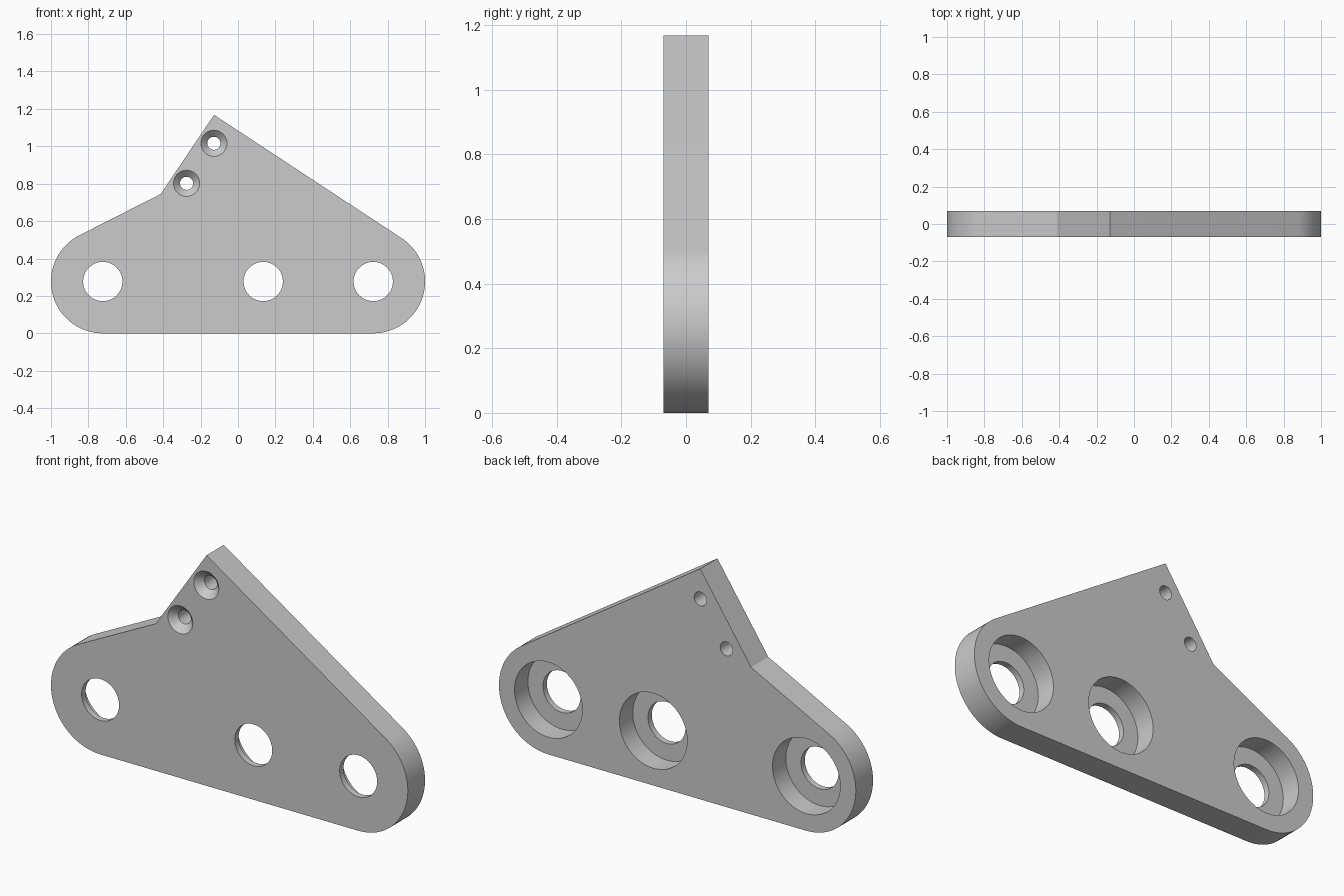
import bpy, bmesh, math
from mathutils import Vector

if "Cube" in bpy.data.objects:
    bpy.data.objects.remove(bpy.data.objects["Cube"], do_unlink=True)

HALF = 0.069            # half of the plate thickness
END_R = 0.277           # radius of the rounded ends
HOLE_Z = END_R
END_X = 1 - END_R
APEX = Vector((-0.128, 1.168))
NOTCH = Vector((-0.413, 0.745))


def tangent_angle(point, centre, radius, side):
    """Angle on a circle where the line from an outside point touches it."""
    d = point - centre
    return math.atan2(d.y, d.x) + side * math.acos(radius / d.length)


def arc(centre, start, end, steps=40):
    return [centre + END_R * Vector((math.cos(a), math.sin(a)))
            for a in (start + (end - start) * i / steps for i in range(steps + 1))]


def make_object(name, bm):
    bmesh.ops.recalc_face_normals(bm, faces=bm.faces)
    mesh = bpy.data.meshes.new(name)
    bm.to_mesh(mesh)
    bm.free()
    obj = bpy.data.objects.new(name, mesh)
    bpy.context.collection.objects.link(obj)
    return obj


def add_turned_cutter(bm, x, z, profile, segments=64):
    """Closed solid turned about the y direction from (y, radius) pairs."""
    rings = []
    for y, r in profile:
        rings.append([bm.verts.new((x + r * math.cos(math.tau * i / segments), y,
                                    z + r * math.sin(math.tau * i / segments)))
                      for i in range(segments)])
    for a, b in zip(rings, rings[1:]):
        for i in range(segments):
            j = (i + 1) % segments
            bm.faces.new((a[i], a[j], b[j], b[i]))
    bm.faces.new(rings[0])
    bm.faces.new(rings[-1])


# Plate outline: two rounded ends, peak and notch
right_c, left_c = Vector((END_X, HOLE_Z)), Vector((-END_X, HOLE_Z))
right_top = tangent_angle(APEX, right_c, END_R, -1)
left_top = tangent_angle(NOTCH, left_c, END_R, 1)
outline = arc(right_c, -math.pi / 2, right_top) + [APEX, NOTCH]
outline += arc(left_c, left_top, 1.5 * math.pi)

bm = bmesh.new()
face = bm.faces.new([bm.verts.new((p.x, -HALF, p.y)) for p in outline])
extruded = bmesh.ops.extrude_face_region(bm, geom=[face])
bmesh.ops.translate(bm, vec=(0, 2 * HALF, 0),
                    verts=[v for v in extruded["geom"] if isinstance(v, bmesh.types.BMVert)])
plate = make_object("bracket_plate", bm)

# Holes: three counterbored from the back, two countersunk from the front
bm = bmesh.new()
OUT = HALF + 0.05
floor_y = HALF - 0.107
for x in (-END_X, 0.135, END_X):
    add_turned_cutter(bm, x, HOLE_Z, [(-OUT, 0.105), (floor_y, 0.105),
                                      (floor_y, 0.19), (OUT, 0.19)])
for x, z in ((-0.129, 1.016), (-0.275, 0.802)):
    add_turned_cutter(bm, x, z, [(-HALF - 0.01, 0.08), (-HALF + 0.035, 0.035),
                                 (OUT, 0.035)], 40)
cutter = make_object("hole_cutter", bm)
cutter.hide_render = True

cut = plate.modifiers.new("holes", "BOOLEAN")
cut.operation = "DIFFERENCE"
cut.solver = "EXACT"
cut.object = cutter
bpy.context.view_layer.update()
graph = bpy.context.evaluated_depsgraph_get()
result = bpy.data.meshes.new_from_object(plate.evaluated_get(graph))
plate.modifiers.clear()
plate.data = result
bpy.data.objects.remove(cutter, do_unlink=True)

# Colour and shading
grey = bpy.data.materials.new("plain_grey")
grey.use_nodes = True
colour = (0.6, 0.6, 0.6, 1)
grey.diffuse_color = colour
grey.node_tree.nodes["Principled BSDF"].inputs["Base Color"].default_value = colour
plate.data.materials.clear()
plate.data.materials.append(grey)

bpy.ops.object.select_all(action="DESELECT")
plate.select_set(True)
bpy.context.view_layer.objects.active = plate
bpy.ops.object.shade_smooth_by_angle(angle=math.radians(25))
